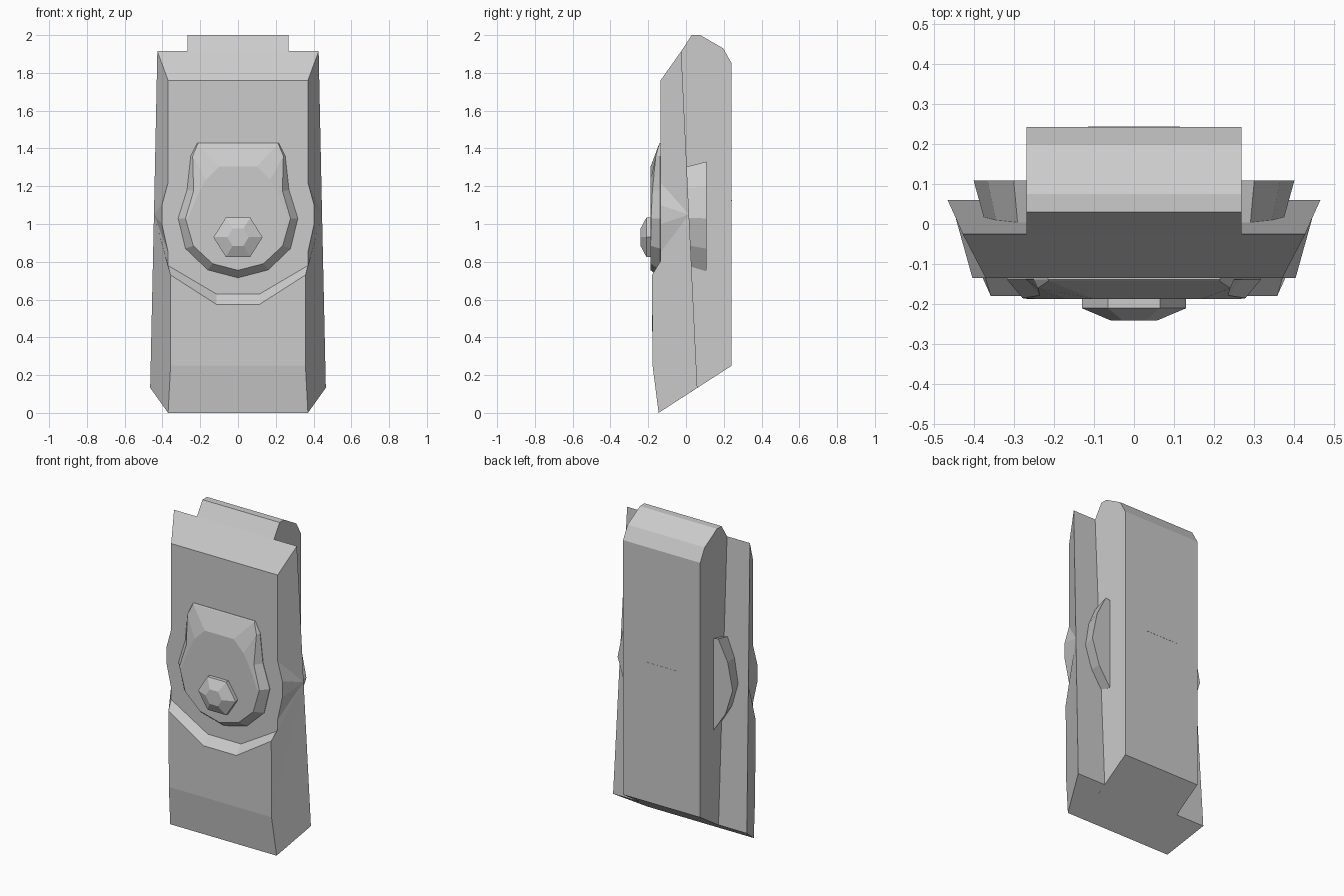
import bpy, bmesh, math

if "Cube" in bpy.data.objects:
    bpy.data.objects.remove(bpy.data.objects["Cube"])


def make(name, verts, faces):
    """Mesh object with flat faces and outward normals."""
    me = bpy.data.meshes.new(name)
    me.from_pydata(verts, [], faces)
    bm = bmesh.new()
    bm.from_mesh(me)
    bmesh.ops.remove_doubles(bm, verts=bm.verts, dist=1e-5)
    bmesh.ops.recalc_face_normals(bm, faces=bm.faces)
    bm.to_mesh(me)
    bm.free()
    ob = bpy.data.objects.new(name, me)
    bpy.context.collection.objects.link(ob)
    return ob


def loft(name, rings):
    """Skin equal-length rings and cap both ends."""
    n = len(rings[0])
    verts = [p for r in rings for p in r]
    faces = [list(range(n)), list(range(len(verts) - n, len(verts)))]
    for k in range(len(rings) - 1):
        for i in range(n):
            j = (i + 1) % n
            faces.append([k * n + i, k * n + j, (k + 1) * n + j, (k + 1) * n + i])
    return make(name, verts, faces)


def mirror_ring(half):
    """Close a right-hand half outline by mirroring it in x."""
    return half + [(-x, y, z) for x, y, z in reversed(half) if x > 0]


# Front shell: right-hand corners, capital letters are their mirrored twins
P = dict(t=(.37, -.135, 1.76), a=(.37, -.135, 1.22), b=(.403, -.135, 1.10),
         c=(.403, -.135, 1.0), d=(.37, -.135, .85), e=(.37, -.135, .78),
         f=(.115, -.135, .63), g=(.357, -.18, .73), h=(.115, -.18, .575),
         i=(.357, -.177, .25), j=(.37, -.145, 0), r=(.427, -.025, 1.915),
         p=(.445, .016, 1.05), s=(.465, .06, .133))
keys = list(P)
verts = [P[k] for k in keys] + [(-x, y, z) for x, y, z in P.values()]
index = {k: n for n, k in enumerate(keys + [k.upper() for k in keys])}
centre = ["tabcdefFEDCBAT", "fhHF", "hgiIGH", "iIJj", "jJSs", "rRPSsp", "tTRr"]
side = ["egfh", "tapr", "abp", "bcp", "cdp", "depp", "egp", "gip", "ijsp"]
side[0], side[5] = "eghf", "dep"
faces = [[index[k] for k in f] for f in centre + side + [f.upper() for f in side]]
make("front_shell", verts, faces)

# Rear block: side profile extruded across x
profile = [(-.04, .068), (.242, .25), (.242, 1.85), (.197, 1.93), (.075, 2.0),
           (.03, 2.0), (-.025, 1.915), (-.06, 1.8)]
loft("rear_block", [[(x, y, z) for y, z in profile] for x in (-.268, .268)])

# Shield plate on the front: wall, bevelled rim, raised face
outer = [(.215, 1.43), (.25, 1.36), (.27, 1.18), (.317, 1.03), (.278, .87), (.16, .757), (0, .715)]
rim = [(.213, -.142, 1.425), (.24, -.16, 1.36), (.235, -.178, 1.175), (.278, -.185, 1.03),
       (.237, -.187, .885), (.135, -.187, .79), (0, -.187, .755)]
face = [(.10, 1.305), (.17, 1.235), (.215, 1.15), (.265, 1.03), (.23, .89), (.13, .797), (0, .762)]
loft("shield_plate", [
    mirror_ring([(x, -.12, z) for x, z in outer]),
    mirror_ring([(x, -.138, z) for x, z in outer]),
    mirror_ring(rim),
    mirror_ring([(x, -.187, z) for x, z in face])])

# Hexagonal stud with a tapered front
loft("stud", [[(r * math.cos(k * math.pi / 3), y, .93 + .92 * r * math.sin(k * math.pi / 3))
               for k in range(6)]
              for r, y in ((.13, -.17), (.13, -.21), (.057, -.241))])

# Side ears behind the shell, flaring towards the back
ear = [(.25, .75), (.27, .75), (.35, .87), (.40, 1.03), (.365, 1.2), (.30, 1.33), (.25, 1.32)]
for sx, label in ((1, "right"), (-1, "left")):
    loft("ear_" + label, [
        [(sx * (.25 + (x - .25) * k), y, 1.05 + (z - 1.05) * m) for x, z in ear]
        for k, m, y in ((.8, .9, 0), (1, 1, .108))])

# Thin slit mark on the back
loft("back_slit", [[(x, y, z) for y, z in ((.235, 1.123), (.243, 1.123), (.243, 1.127), (.235, 1.127))]
                   for x in (-.115, .115)])
